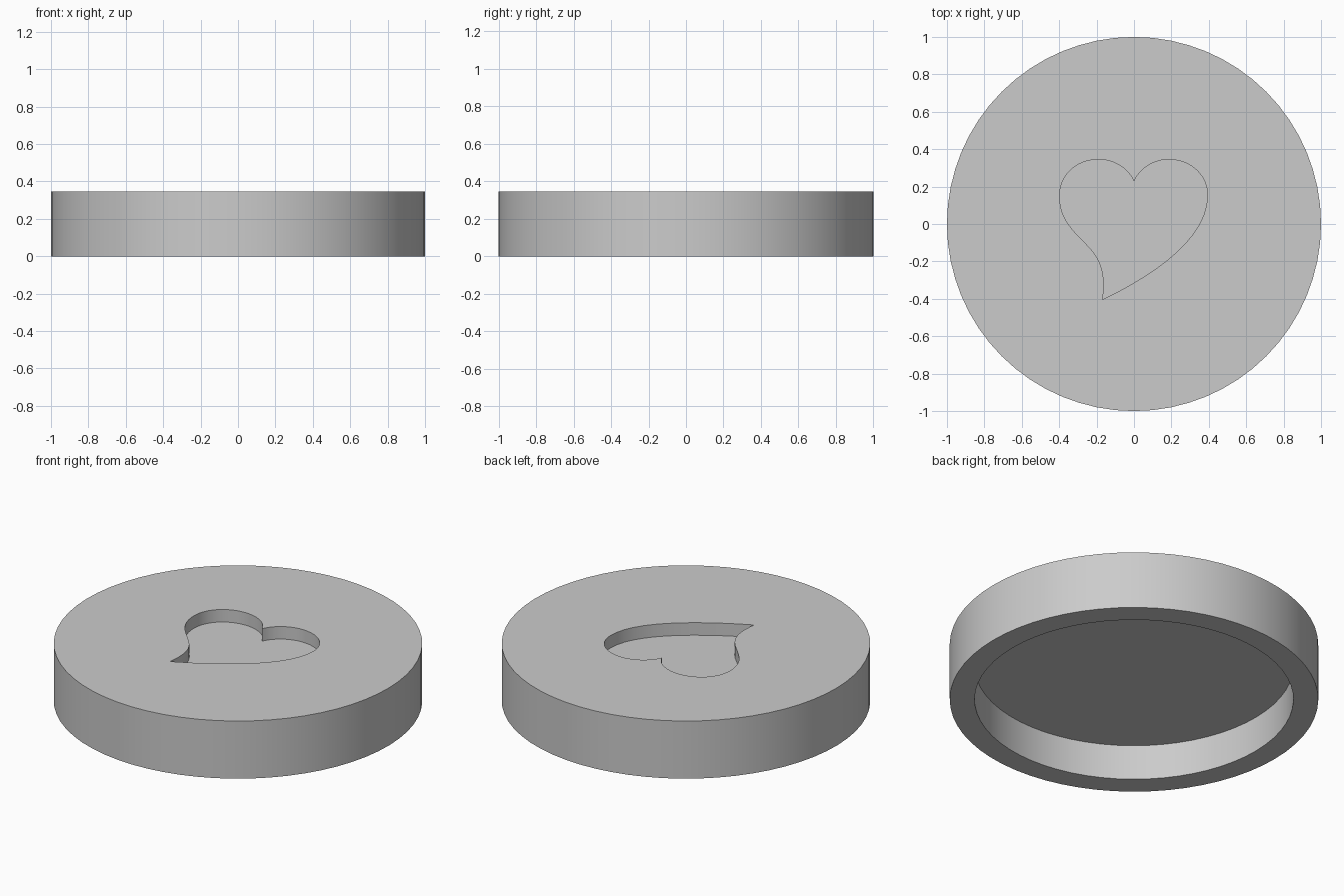
import bpy, bmesh
from math import radians
from mathutils import Vector
from mathutils.geometry import interpolate_bezier

if "Cube" in bpy.data.objects:
    bpy.data.objects.remove(bpy.data.objects["Cube"])

HEIGHT, CEILING, INNER = 0.345, 0.21, 0.865
RECESS = 0.075
SIDES = 64

grey = bpy.data.materials.new("plain grey")
grey.use_nodes = True
grey.diffuse_color = (0.6, 0.6, 0.6, 1)
grey.node_tree.nodes["Principled BSDF"].inputs["Base Color"].default_value = grey.diffuse_color


def make_object(name, bm):
    bmesh.ops.recalc_face_normals(bm, faces=bm.faces)
    mesh = bpy.data.meshes.new(name)
    bm.to_mesh(mesh)
    bm.free()
    mesh.materials.append(grey)
    obj = bpy.data.objects.new(name, mesh)
    bpy.context.collection.objects.link(obj)
    return obj


def prism(name, outline, bottom, top):
    bm = bmesh.new()
    base = bm.faces.new([bm.verts.new((p[0], p[1], bottom)) for p in outline])
    new = bmesh.ops.extrude_face_region(bm, geom=[base], use_keep_orig=True)["geom"]
    moved = [v for v in new if isinstance(v, bmesh.types.BMVert)]
    bmesh.ops.translate(bm, verts=moved, vec=(0, 0, top - bottom))
    return make_object(name, bm)


def disc(name, radius, bottom, top):
    bm = bmesh.new()
    bmesh.ops.create_cone(bm, cap_ends=True, segments=SIDES, radius1=radius,
                          radius2=radius, depth=top - bottom)
    bmesh.ops.translate(bm, verts=bm.verts, vec=(0, 0, (top + bottom) / 2))
    return make_object(name, bm)


def carve(body, cutter):
    bpy.context.view_layer.objects.active = body
    cut = body.modifiers.new("carve", 'BOOLEAN')
    cut.operation, cut.solver, cut.object = 'DIFFERENCE', 'EXACT', cutter
    bpy.ops.object.modifier_apply(modifier=cut.name)
    bpy.data.objects.remove(cutter)


# Heart outline with a tail swept to one side: start, handle, handle, end
notch, tip = (0, 0.227), (-0.168, -0.404)
left_top, left_side, waist = (-0.19, 0.345), (-0.398, 0.152), (-0.238, -0.126)
right_top, right_side = (0.185, 0.345), (0.393, 0.155)
heart_arcs = [
    (notch, (-0.03, 0.30), (-0.11, 0.345), left_top),
    (left_top, (-0.31, 0.345), (-0.398, 0.26), left_side),
    (left_side, (-0.398, 0.02), (-0.32, -0.04), waist),
    (waist, (-0.17, -0.20), (-0.15, -0.28), tip),
    (tip, (0.15, -0.25), (0.393, -0.06), right_side),
    (right_side, (0.393, 0.26), (0.305, 0.345), right_top),
    (right_top, (0.11, 0.345), (0.03, 0.30), notch),
]
heart = []
for arc in heart_arcs:
    heart += interpolate_bezier(*[Vector(p) for p in arc], 13)[:-1]

# Round lid, hollowed from below and stamped from above
lid = disc("round_lid", 1, 0, HEIGHT)
carve(lid, disc("hollow_cutter", INNER, -0.1, CEILING))
carve(lid, prism("heart_cutter", heart, HEIGHT - RECESS, HEIGHT + 0.1))

# Smooth walls, crisp rims
bpy.ops.object.select_all(action='DESELECT')
lid.select_set(True)
bpy.context.view_layer.objects.active = lid
bpy.ops.object.shade_smooth_by_angle(angle=radians(30))
